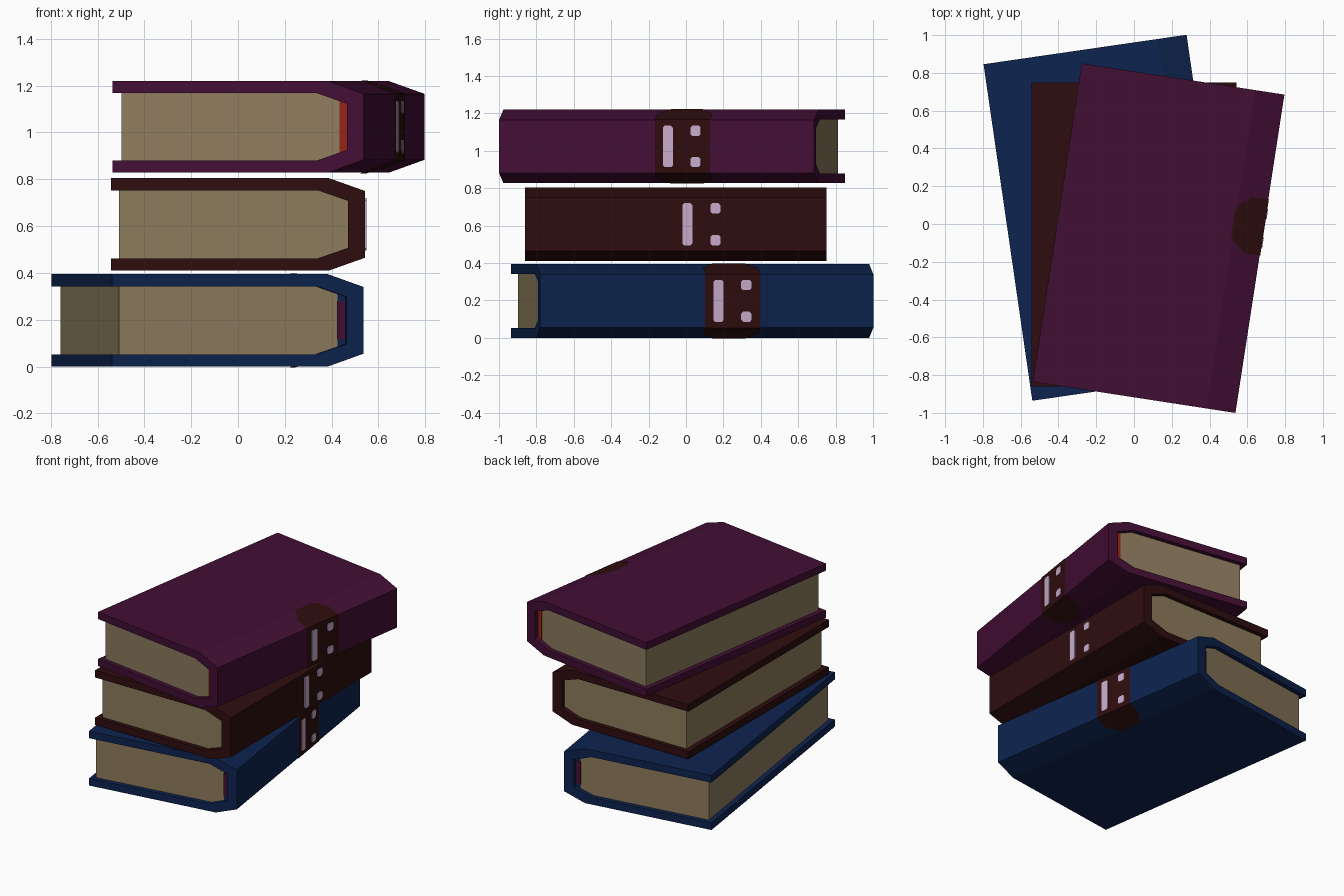
import bpy, bmesh, math
from mathutils import Matrix, Vector

if "Cube" in bpy.data.objects:
    bpy.data.objects.remove(bpy.data.objects["Cube"])


def material(name, rgb):
    m = bpy.data.materials.new(name)
    m.diffuse_color = (*rgb, 1)
    m.use_nodes = True
    m.node_tree.nodes["Principled BSDF"].inputs["Base Color"].default_value = m.diffuse_color
    return m


PLUM = material("plum", (0.055, 0.0045, 0.035))
BROWN = material("dark brown", (0.028, 0.004, 0.0045))
NAVY = material("navy", (0.004, 0.017, 0.078))
PAPER = material("paper", (0.27, 0.2, 0.11))
PALE = material("pale lilac", (0.58, 0.41, 0.6))
RED = material("red", (0.3, 0.018, 0.008))


def finish(name, bm, mat, place):
    bmesh.ops.recalc_face_normals(bm, faces=bm.faces)
    mesh = bpy.data.meshes.new(name)
    bm.to_mesh(mesh)
    bm.free()
    mesh.materials.append(mat)
    ob = bpy.data.objects.new(name, mesh)
    ob.matrix_world = place
    bpy.context.collection.objects.link(ob)


def prism(name, points, depth, mat, place):
    """Extrude a 3D outline along the vector depth."""
    bm = bmesh.new()
    face = bm.faces.new([bm.verts.new(p) for p in points])
    out = bmesh.ops.extrude_face_region(bm, geom=[face])
    verts = [v for v in out["geom"] if isinstance(v, bmesh.types.BMVert)]
    bmesh.ops.translate(bm, verts=verts, vec=Vector(depth))
    finish(name, bm, mat, place)


def along_y(name, outline, y0, y1, mat, place):
    prism(name, [(x, y0, z) for x, z in outline], (0, y1 - y0, 0), mat, place)


def spine_mark(name, y0, y1, z0, z1, place):
    # Thin plate with clipped corners on the spine
    c = 0.01
    pts = [(y0 + c, z0), (y1 - c, z0), (y1, z0 + c), (y1, z1 - c),
           (y1 - c, z1), (y0 + c, z1), (y0, z1 - c), (y0, z0 + c)]
    prism(name, [(0.542, y, z) for y, z in pts], (0.008, 0, 0), PALE, place)


def spine_patch(name, H, mat, place):
    # Label wrapped over the spine and both bevels, rounded at its ends
    e = 0.003
    rows = [(0.377, 0.068), (0.388, 0.085), (0.407, 0.11), (0.435, 0.125),
            (0.452, 0.148), (0.543 + e, 0.15)]
    top = [(x, H + e - max(0, x - 0.388) * 0.055 / 0.155, w) for x, w in rows]
    full = top + [(x, H - z, w) for x, z, w in reversed(top)]
    bm = bmesh.new()
    pairs = [(bm.verts.new((x, 0.141 - w, z)), bm.verts.new((x, 0.141 + w, z)))
             for x, z, w in full]
    for (a, b), (c, d) in zip(pairs, pairs[1:]):
        bm.faces.new((a, b, d, c))
    finish(name, bm, mat, place)
    # flat strip faces outward


def book(label, centre, z, angle, length, H, cover, band=None, emblem=None, patch=False):
    place = Matrix.Translation((*centre, z)) @ Matrix.Rotation(math.radians(angle), 4, 'Z')
    h = length / 2
    # Cover: C-shaped section with a bevelled spine
    upper = [(-0.543, H), (0.388, H), (0.543, H - 0.055)]
    inner = [(0.47, H - 0.097), (0.34, H - 0.052), (-0.543, H - 0.052)]

    def flip(pts):
        return [(x, H - zz) for x, zz in reversed(pts)]
    along_y(label + "_cover", upper + flip(upper) + flip(inner) + inner, -h, h, cover, place)
    # Page block, set back from the cover edges
    half = [(-0.508, H - 0.052), (0.34, H - 0.052), (0.47, H - 0.097)]
    p = h - 0.032
    along_y(label + "_pages", half + flip(half), -p, p, PAPER, place)
    # Bands at both ends of the spine
    for s, end in ((-1, "front"), (1, "back")):
        if band:
            b = [(0.435, H - 0.085), (0.47, H - 0.097)]
            along_y(f"{label}_band_{end}", b + flip(b), s * (p - 0.01), s * (p + 0.004), band, place)
        if emblem:
            b = [(0.432, H - 0.115), (0.468, H - 0.115)]
            along_y(f"{label}_inner_band_{end}", b + flip(b), s * (p - 0.01), s * (p + 0.008), emblem, place)
    # Spine label and pale marks
    if patch:
        spine_patch(label + "_spine_label", H, BROWN, place)
    spine_mark(label + "_bar", 0.035, 0.09, 0.085, H - 0.085, place)
    spine_mark(label + "_upper_dot", 0.185, 0.24, H - 0.14, H - 0.085, place)
    spine_mark(label + "_lower_dot", 0.185, 0.24, 0.085, 0.14, place)


book("bottom_book", (-0.13, 0.033), 0.0, 8.25, 1.80, 0.395, NAVY, NAVY, PLUM, True)
book("middle_book", (0.0, -0.055), 0.41, 0.0, 1.61, 0.395, BROWN)
book("top_book", (0.13, -0.075), 0.828, -8.75, 1.705, 0.392, PLUM, RED, None, True)
